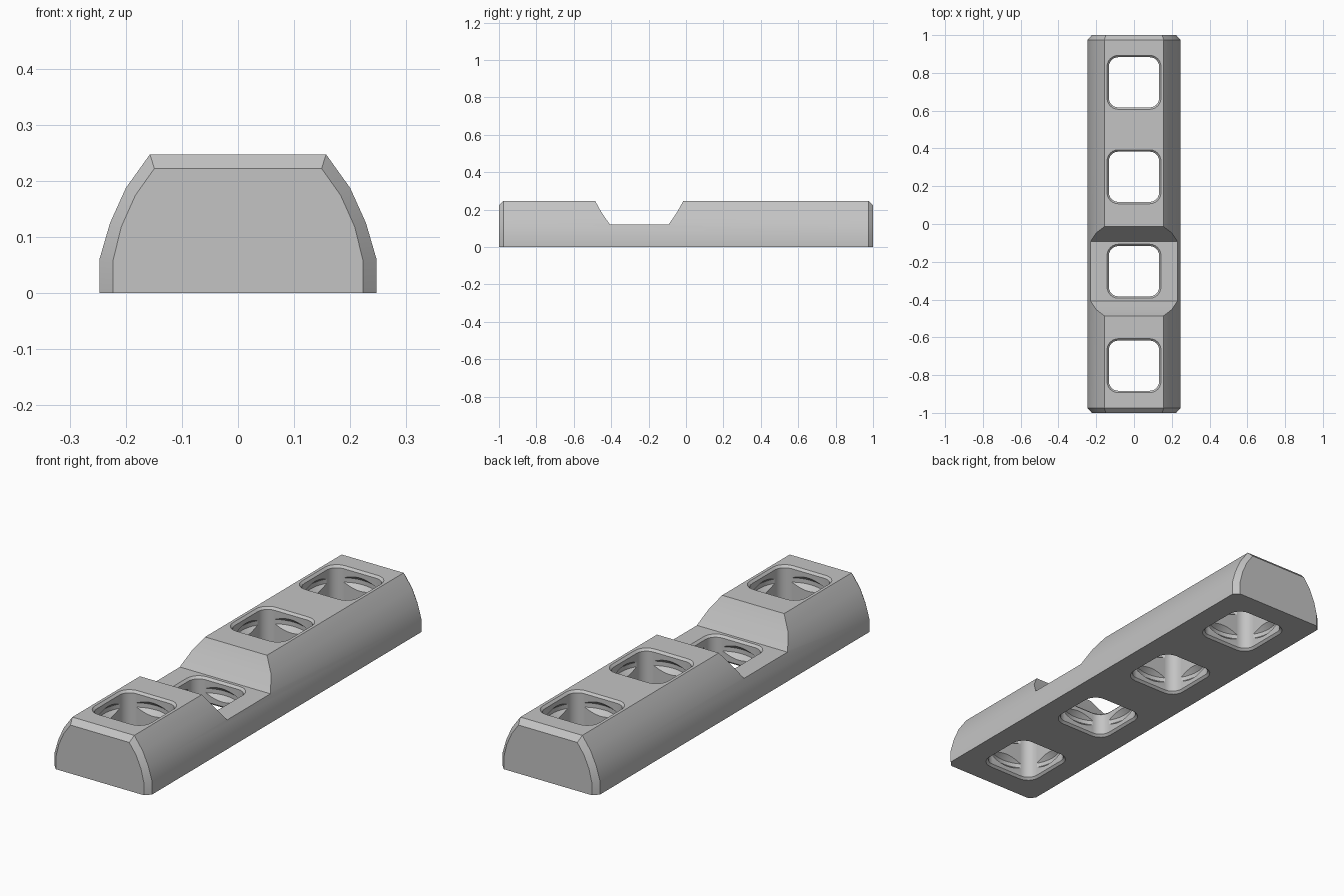
import bpy, bmesh, math

if "Cube" in bpy.data.objects:
    bpy.data.objects.remove(bpy.data.objects["Cube"])

PITCH = 0.5
TOP = 0.247
FLOOR = 0.12          # notch floor height

grey = bpy.data.materials.new("light grey")
grey.diffuse_color = (0.55, 0.55, 0.55, 1)
grey.use_nodes = True
grey.node_tree.nodes["Principled BSDF"].inputs["Base Color"].default_value = grey.diffuse_color


def loft(name, rings):
    """Solid skinned through equal-length rings and capped at both ends."""
    bm = bmesh.new()
    loops = [[bm.verts.new(p) for p in r] for r in rings]
    n = len(loops[0])
    for a, b in zip(loops, loops[1:]):
        for i in range(n):
            j = (i + 1) % n
            bm.faces.new((a[i], a[j], b[j], b[i]))
    bm.faces.new(loops[0][::-1])
    bm.faces.new(loops[-1])
    bmesh.ops.recalc_face_normals(bm, faces=bm.faces)
    me = bpy.data.meshes.new(name)
    bm.to_mesh(me)
    bm.free()
    ob = bpy.data.objects.new(name, me)
    bpy.context.collection.objects.link(ob)
    me.materials.append(grey)
    return ob


def arch(half, y):
    """Symmetric bar cross-section from its right half."""
    pts = half + [(-x, z) for x, z in reversed(half)]
    return [(x, y, z) for x, z in pts]


def rounded_square(h, r, y, z, steps=6):
    pts = []
    for q, (sx, sy) in enumerate([(1, 1), (-1, 1), (-1, -1), (1, -1)]):
        for k in range(steps + 1):
            a = math.pi / 2 * (q + k / steps)
            pts.append((sx * (h - r) + r * math.cos(a),
                        y + sy * (h - r) + r * math.sin(a), z))
    return pts


def circle(r, y, z, n=48):
    return [(r * math.cos(2 * math.pi * i / n),
             y + r * math.sin(2 * math.pi * i / n), z) for i in range(n)]


def cut(target, cutter):
    m = target.modifiers.new("cut", 'BOOLEAN')
    m.operation = 'DIFFERENCE'
    m.solver = 'EXACT'
    m.object = cutter
    bpy.context.view_layer.objects.active = target
    bpy.ops.object.modifier_apply(modifier=m.name)
    bpy.data.objects.remove(cutter)


# bar with arched section and chamfered ends
outer = [(0.247, 0), (0.247, 0.06), (0.228, 0.125), (0.2, 0.187), (0.157, TOP)]
inner = [(0.223, 0), (0.223, 0.057), (0.208, 0.118), (0.183, 0.174), (0.149, 0.222)]
bar = loft("notched_bar", [arch(inner, -1), arch(outer, -0.975),
                           arch(outer, 0.975), arch(inner, 1)])

# cross-lap notch shaped to receive an upside-down bar
side = [(0.157, FLOOR), (0.203, 0.187), (0.236, TOP), (0.236, 0.3)]
section = side + [(-y, z) for y, z in reversed(side)]
cut(bar, loft("notch_cutter", [[(x, y - PITCH / 2, z) for y, z in section]
                               for x in (-0.4, 0.4)]))

# rounded square through holes with chamfered rims and ring grooves
for i in range(4):
    y = (i - 1.5) * PITCH
    top = FLOOR if i == 1 else TOP
    levels = [(0.153, -0.01), (0.133, 0.01), (0.133, top - 0.01), (0.153, top + 0.01)]
    cut(bar, loft("hole_cutter", [rounded_square(h, 0.05 + h - 0.133, y, z)
                                  for h, z in levels]))
    for mid in ([0.061] if i == 1 else [0.061, 0.186]):
        cut(bar, loft("groove_cutter", [circle(r, y, mid + dz) for r, dz in
                                        ((0.12, -0.042), (0.156, -0.01),
                                         (0.156, 0.01), (0.12, 0.042))]))

# smooth shading with crisp edges
bpy.ops.object.select_all(action='DESELECT')
bar.select_set(True)
bpy.context.view_layer.objects.active = bar
bpy.ops.object.shade_smooth_by_angle(angle=math.radians(30))
